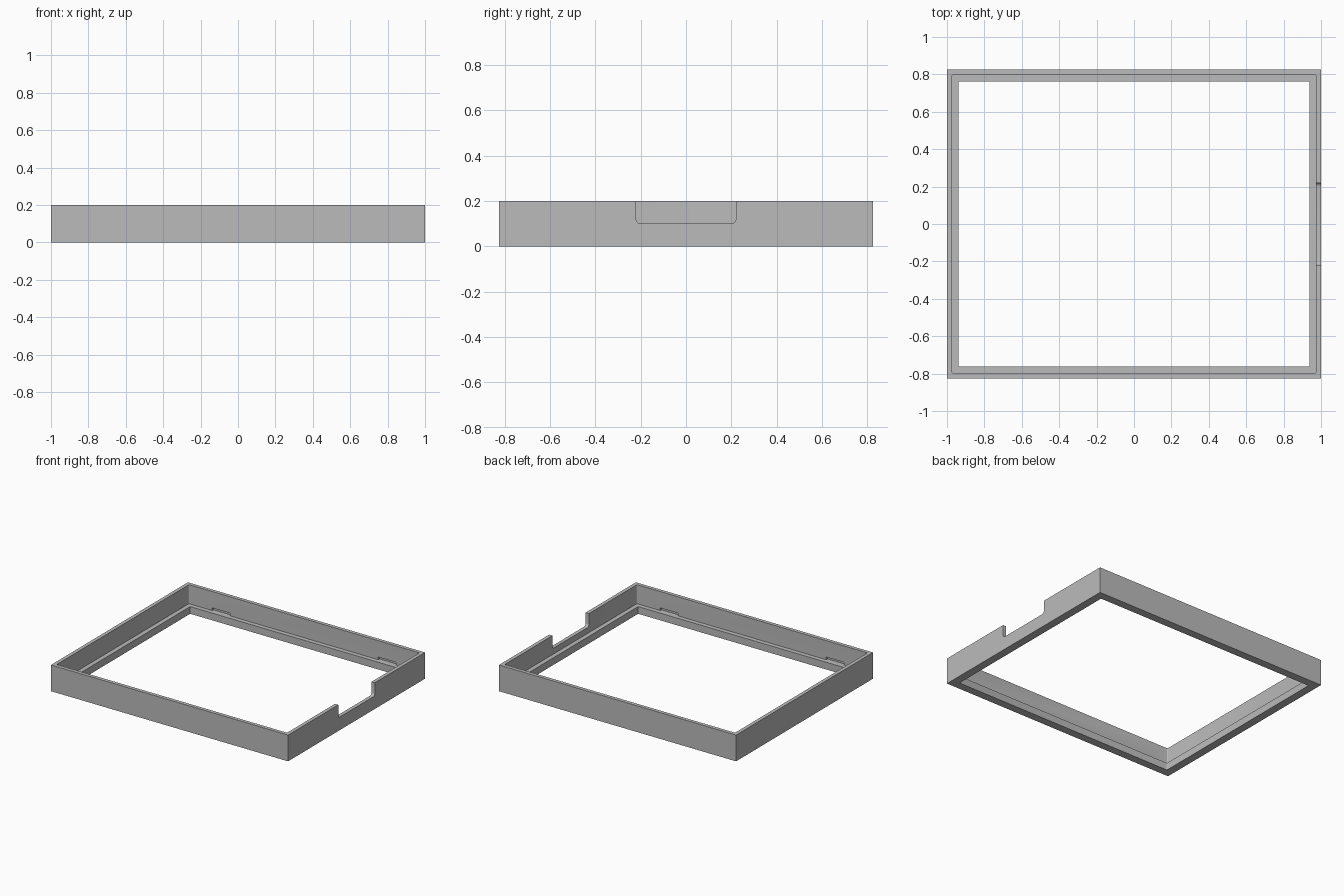
import bpy
import bmesh
from mathutils import Vector

cube = bpy.data.objects.get("Cube")
if cube:
    bpy.data.objects.remove(cube, do_unlink=True)

HALF_X, HALF_Y, HEIGHT = 1.0, 0.825, 0.2
WALL, LIP, LEDGE_Z = 0.028, 0.062, 0.055

grey = bpy.data.materials.new("plain grey")
grey.use_nodes = True
colour = (0.5, 0.5, 0.5, 1)
grey.diffuse_color = colour
grey.node_tree.nodes["Principled BSDF"].inputs["Base Color"].default_value = colour


def box(name, low, high, round_axis=None, radius=0.0):
    """Box between two corners, with edges along one axis optionally rounded."""
    low, high = Vector(low), Vector(high)
    bm = bmesh.new()
    bmesh.ops.create_cube(bm, size=1)
    for v in bm.verts:
        v.co = Vector(a + (c + 0.5) * (b - a) for a, b, c in zip(low, high, v.co))
    if round_axis is not None:
        edges = [e for e in bm.edges
                 if abs(e.verts[0].co[round_axis] - e.verts[1].co[round_axis]) > 1e-4]
        bmesh.ops.bevel(bm, geom=edges, offset=radius, segments=5,
                        profile=0.5, affect='EDGES')
    mesh = bpy.data.meshes.new(name)
    bm.to_mesh(mesh)
    bm.free()
    mesh.materials.append(grey)
    obj = bpy.data.objects.new(name, mesh)
    bpy.context.collection.objects.link(obj)
    return obj


def cut(target, cutter):
    """Subtract the cutter and remove it."""
    cutter.hide_render = True
    mod = target.modifiers.new("cut", 'BOOLEAN')
    mod.operation = 'DIFFERENCE'
    mod.solver = 'EXACT'
    mod.object = cutter
    bpy.context.view_layer.objects.active = target
    bpy.ops.object.modifier_apply(modifier=mod.name)
    bpy.data.objects.remove(cutter, do_unlink=True)


# Outer body
frame = box("tray_frame", (-HALF_X, -HALF_Y, 0), (HALF_X, HALF_Y, HEIGHT))

# Wide upper recess, then the smaller opening that leaves the ledge
for name, inset, bottom in (("recess", WALL, LEDGE_Z), ("opening", LIP, -0.1)):
    x, y = HALF_X - inset, HALF_Y - inset
    cut(frame, box(name, (-x, -y, bottom), (x, y, HEIGHT + 0.1), 2, 0.006))

# Rounded notch in the left wall
cut(frame, box("notch", (HALF_X - 0.05, -0.22, 0.1), (HALF_X + 0.05, 0.22, 0.3), 0, 0.02))

# Shallow clip slots inside the front and back walls, just above the ledge
for side in (-1, 1):
    for x in (-0.7, 0.7):
        ys = sorted((side * (HALF_Y - WALL - 0.01), side * (HALF_Y - 0.013)))
        cut(frame, box("slot", (x - 0.076, ys[0], LEDGE_Z),
                       (x + 0.076, ys[1], LEDGE_Z + 0.02)))

# Smooth the small rounded corners, keep the rest crisp
frame.select_set(True)
bpy.context.view_layer.objects.active = frame
bpy.ops.object.shade_smooth_by_angle(angle=0.5)
